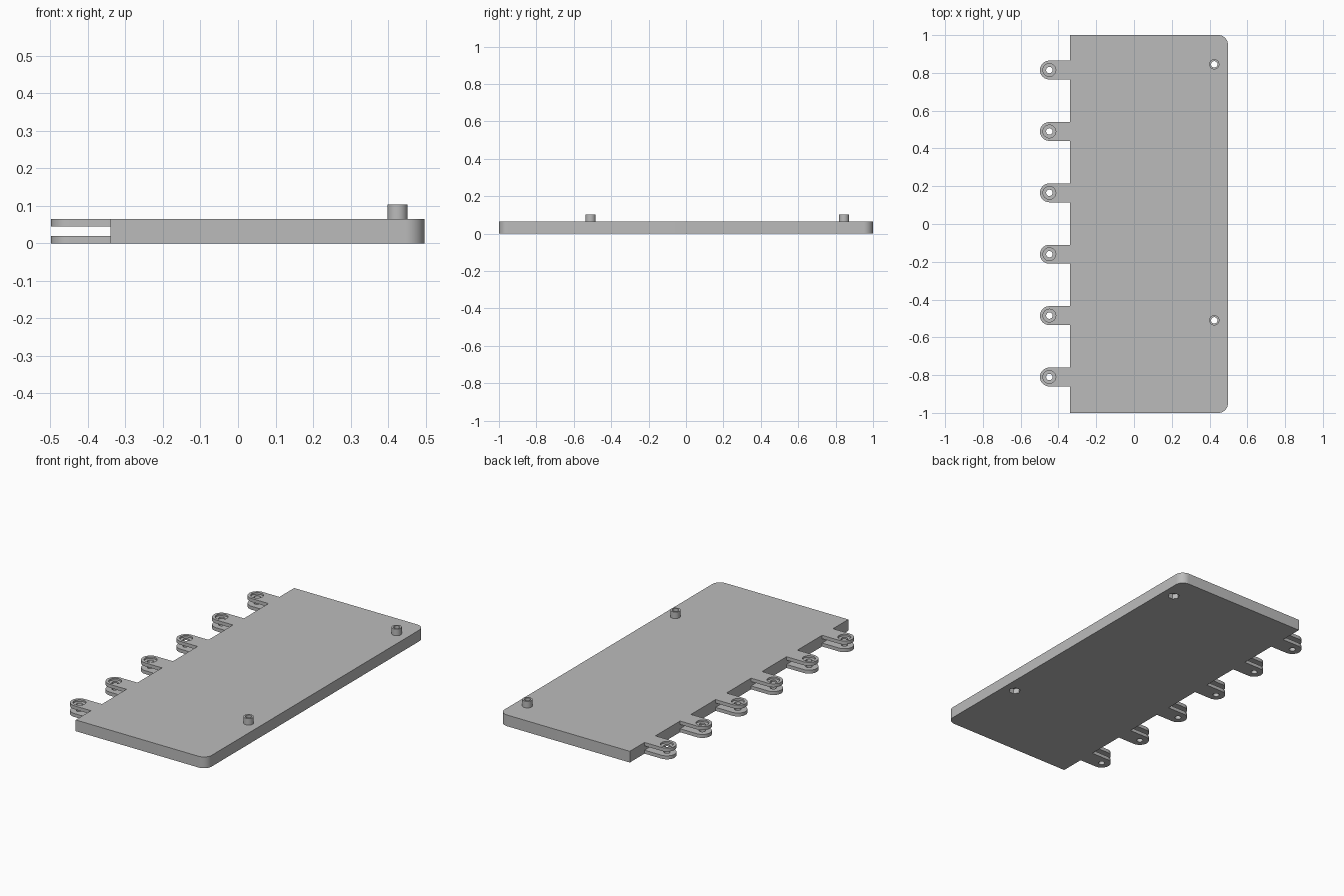
import bpy, bmesh, math
from mathutils import Vector

cube = bpy.data.objects.get("Cube")
if cube:
    bpy.data.objects.remove(cube, do_unlink=True)

grey = bpy.data.materials.new("plain_grey")
grey.use_nodes = True
grey.diffuse_color = (0.5, 0.5, 0.5, 1)
grey.node_tree.nodes["Principled BSDF"].inputs["Base Color"].default_value = (0.5, 0.5, 0.5, 1)

THICK = 0.065
LEFT_EDGE, RIGHT_EDGE = -0.34, 0.497
LUG_X, LUG_R = -0.448, 0.05
LUG_YS = [0.815 - 0.325 * i for i in range(6)]
PEGS = [(0.425, 0.845), (0.425, -0.51)]


def arc(cx, cy, r, start, end, n):
    return [(cx + r * math.cos(math.radians(start + (end - start) * i / n)),
             cy + r * math.sin(math.radians(start + (end - start) * i / n)))
            for i in range(n + 1)]


def circle(cx, cy, r, n=32):
    return arc(cx, cy, r, 0, 360, n)[:-1]


def prisms(name, items):
    """One mesh made of extruded outlines: (points, bottom, top)."""
    bm = bmesh.new()
    for pts, z0, z1 in items:
        base = bm.faces.new([bm.verts.new((x, y, z0)) for x, y in pts])
        top = bmesh.ops.extrude_face_region(bm, geom=[base])["geom"]
        moved = [v for v in top if isinstance(v, bmesh.types.BMVert)]
        bmesh.ops.translate(bm, verts=moved, vec=Vector((0, 0, z1 - z0)))
    bmesh.ops.recalc_face_normals(bm, faces=bm.faces)
    mesh = bpy.data.meshes.new(name)
    bm.to_mesh(mesh)
    bm.free()
    mesh.materials.append(grey)
    obj = bpy.data.objects.new(name, mesh)
    bpy.context.collection.objects.link(obj)
    return obj


def cut(obj, cutter):
    mod = obj.modifiers.new("cut", "BOOLEAN")
    mod.operation = "DIFFERENCE"
    mod.solver = "EXACT"
    mod.object = cutter
    bpy.ops.object.select_all(action="DESELECT")
    obj.select_set(True)
    bpy.context.view_layer.objects.active = obj
    bpy.ops.object.modifier_apply(modifier=mod.name)
    bpy.data.objects.remove(cutter, do_unlink=True)


# Plate with two rounded corners
r = 0.05
outline = ([(LEFT_EDGE, 1), (LEFT_EDGE, -1)]
           + arc(RIGHT_EDGE - r, -1 + r, r, -90, 0, 12)
           + arc(RIGHT_EDGE - r, 1 - r, r, 0, 90, 12))
plate = prisms("plate", [(outline, 0, THICK)])

# Hollow pegs, with hexagonal nut pockets underneath
pegs = prisms("pegs", [(circle(x, y, 0.027), THICK, 0.103) for x, y in PEGS])
for part in (plate, pegs):
    cut(part, prisms("bore", [(circle(x, y, 0.017), -0.1, 0.2) for x, y in PEGS]))
cut(plate, prisms("nut_pocket", [(circle(x, y, 0.032, 6), -0.1, 0.03) for x, y in PEGS]))

# Forked lugs: upper and lower tabs with a screw hole and a recess for the head
def lug_outline(y):
    return arc(LUG_X, y, LUG_R, 90, 270, 20) + [(LEFT_EDGE, y - LUG_R), (LEFT_EDGE, y + LUG_R)]

lower = prisms("lower_lugs", [(lug_outline(y), 0, 0.02) for y in LUG_YS])
upper = prisms("upper_lugs", [(lug_outline(y), 0.045, THICK) for y in LUG_YS])
for part in (lower, upper):
    cut(part, prisms("screw_hole", [(circle(LUG_X, y, 0.017), -0.1, 0.2) for y in LUG_YS]))
cut(upper, prisms("head_recess", [(circle(LUG_X, y, 0.034), 0.055, 0.2) for y in LUG_YS]))

# Smooth the round walls, keep the edges sharp
for part in (plate, pegs, lower, upper):
    bpy.ops.object.select_all(action="DESELECT")
    part.select_set(True)
    bpy.context.view_layer.objects.active = part
    bpy.ops.object.shade_smooth_by_angle(angle=math.radians(30))
